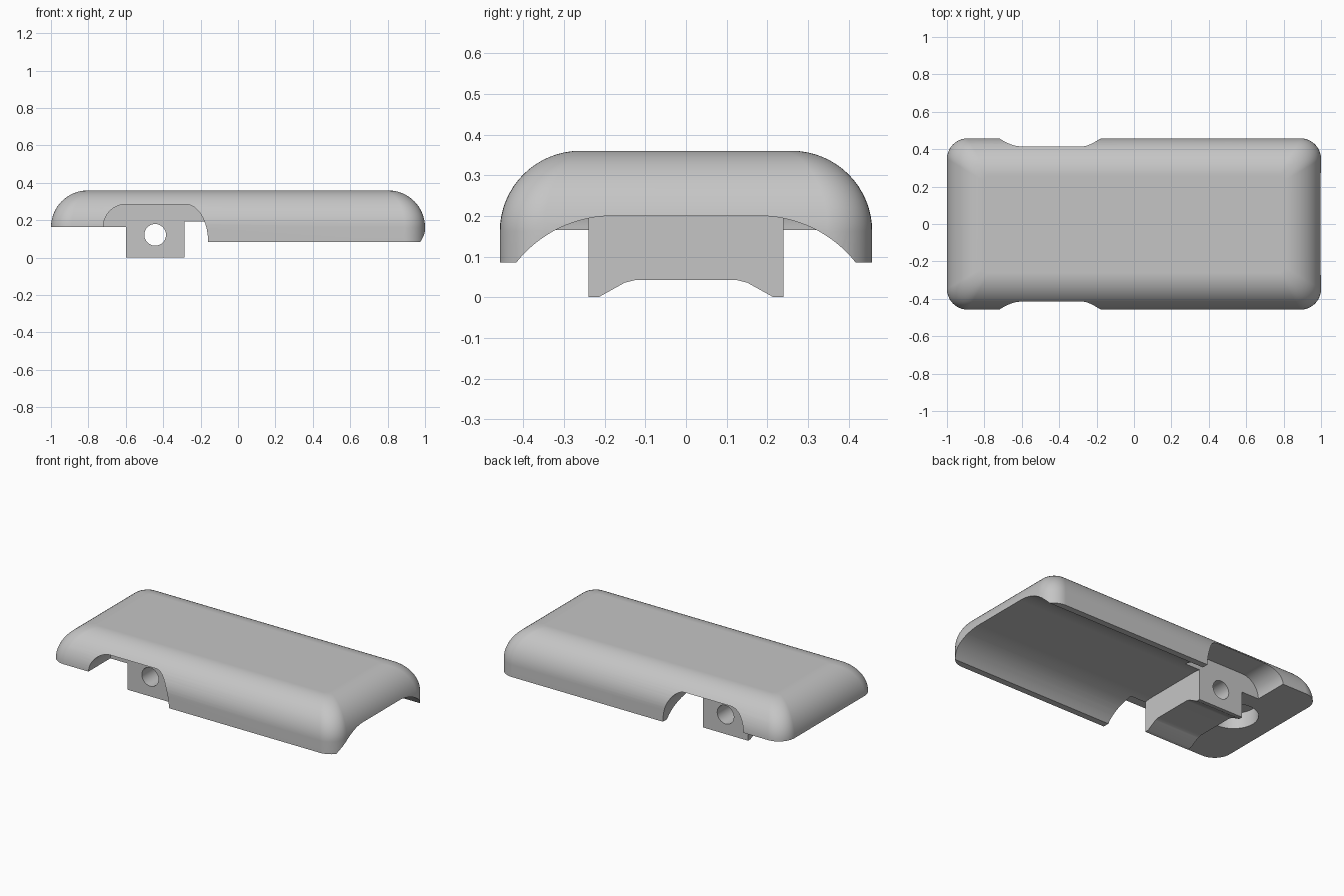
import bpy, bmesh
from math import sin, cos, pi, radians

cube = bpy.data.objects.get("Cube")
if cube:
    bpy.data.objects.remove(cube, do_unlink=True)

grey = bpy.data.materials.new("light grey")
grey.use_nodes = True
colour = (0.56, 0.56, 0.56, 1)
grey.diffuse_color = colour
grey.node_tree.nodes["Principled BSDF"].inputs["Base Color"].default_value = colour


def finish(name, bm):
    bmesh.ops.recalc_face_normals(bm, faces=bm.faces)
    mesh = bpy.data.meshes.new(name)
    bm.to_mesh(mesh)
    bm.free()
    mesh.materials.append(grey)
    obj = bpy.data.objects.new(name, mesh)
    bpy.context.collection.objects.link(obj)
    return obj


def loft(name, rings):
    """Skin a closed solid through rings that have equal point counts."""
    bm = bmesh.new()
    loops = [[bm.verts.new(p) for p in ring] for ring in rings]
    n = len(loops[0])
    for low, high in zip(loops, loops[1:]):
        for i in range(n):
            j = (i + 1) % n
            bm.faces.new((low[i], low[j], high[j], high[i]))
    bm.faces.new(loops[0])
    bm.faces.new(loops[-1])
    return finish(name, bm)


def prism_x(name, profile, lo, hi):
    return loft(name, [[(x, y, z) for y, z in profile] for x in (lo, hi)])


def prism_y(name, profile, lo, hi):
    return loft(name, [[(x, y, z) for x, z in profile] for y in (lo, hi)])


def arc(cx, cy, rx, ry, start, end, steps=16):
    angles = [radians(start + (end - start) * i / steps) for i in range(steps + 1)]
    return [(cx + rx * cos(a), cy + ry * sin(a)) for a in angles]


def rounded_rect(hx, hy, r):
    pts = []
    for k, (sx, sy) in enumerate(((1, 1), (-1, 1), (-1, -1), (1, -1))):
        pts += arc(sx * (hx - r), sy * (hy - r), r, r, 90 * k, 90 * k + 90, 10)
    return pts


def combine(target, tool, operation):
    mod = target.modifiers.new(operation.lower(), "BOOLEAN")
    mod.operation, mod.object, mod.solver = operation, tool, "EXACT"
    bpy.context.view_layer.objects.active = target
    bpy.ops.object.modifier_apply(modifier=mod.name)
    bpy.data.objects.remove(tool, do_unlink=True)


# Rounded cover: side wall, then a quarter-round shoulder up to the flat top
LENGTH, WIDTH, SHOULDER = 1.0, 0.458, 0.198
levels = [(0.085, 0.0)]
for step in range(17):
    a = pi / 2 * step / 16
    levels.append((0.162 + SHOULDER * sin(a), SHOULDER * (1 - cos(a))))
rings = []
for z, inset in levels:
    r = 0.11 - 0.08 * inset / SHOULDER
    rings.append([(x, y, z) for x, y in rounded_rect(LENGTH - inset, WIDTH - inset, r)])
cover = loft("cover", rings)

# Higher underside at the mounting end
combine(cover, prism_x("end_cut", [(-1, -0.2), (1, -0.2), (1, 0.165), (-1, 0.165)],
                       -1.2, -0.44), "DIFFERENCE")

# Arched channel that runs out through the open end
half_arch = arc(0.18, -0.103, 0.303, 0.303, 90, 38.4)
half_arch.append((0.418, -0.2))
arch = [(-y, z) for y, z in reversed(half_arch)] + half_arch
combine(cover, prism_x("channel_cut", arch, -0.44, 1.2), "DIFFERENCE")

# Mounting block with a grooved foot
foot = [(0.3, 0.25), (0.3, 0), (0.215, 0), (0.15, 0.036), (0.125, 0.042)]
foot += [(-y, z) for y, z in reversed(foot)]
combine(cover, prism_x("mounting_block", foot, -0.6, -0.285), "UNION")

# Side pockets, which also trim the block flush with their inner walls
pocket = [(-0.72, -0.2)] + arc(-0.6, 0.165, 0.12, 0.12, 180, 90)
pocket += arc(-0.28, 0.085, 0.12, 0.2, 90, 0) + [(-0.16, -0.2)]
for side in (-1, 1):
    combine(cover, prism_y("pocket_cut", pocket, side * 0.24, side * 0.7), "DIFFERENCE")

# Pin hole through the block
combine(cover, prism_y("pin_cut", arc(-0.443, 0.122, 0.058, 0.058, 0, 348.75, 31),
                       -0.5, 0.5), "DIFFERENCE")

# Round recess in the underside beside the block
circle = arc(-0.738, 0, 0.142, 0.142, 0, 352.5, 47)
combine(cover, loft("recess_cut", [[(x, y, z) for x, y in circle] for z in (0.1, 0.265)]),
        "DIFFERENCE")

# Smooth rounded areas, keep cut edges crisp
bpy.ops.object.select_all(action="DESELECT")
cover.select_set(True)
bpy.context.view_layer.objects.active = cover
bpy.ops.object.shade_smooth_by_angle(angle=radians(30))
weighted = cover.modifiers.new("weighted_normals", "WEIGHTED_NORMAL")
weighted.keep_sharp = True
